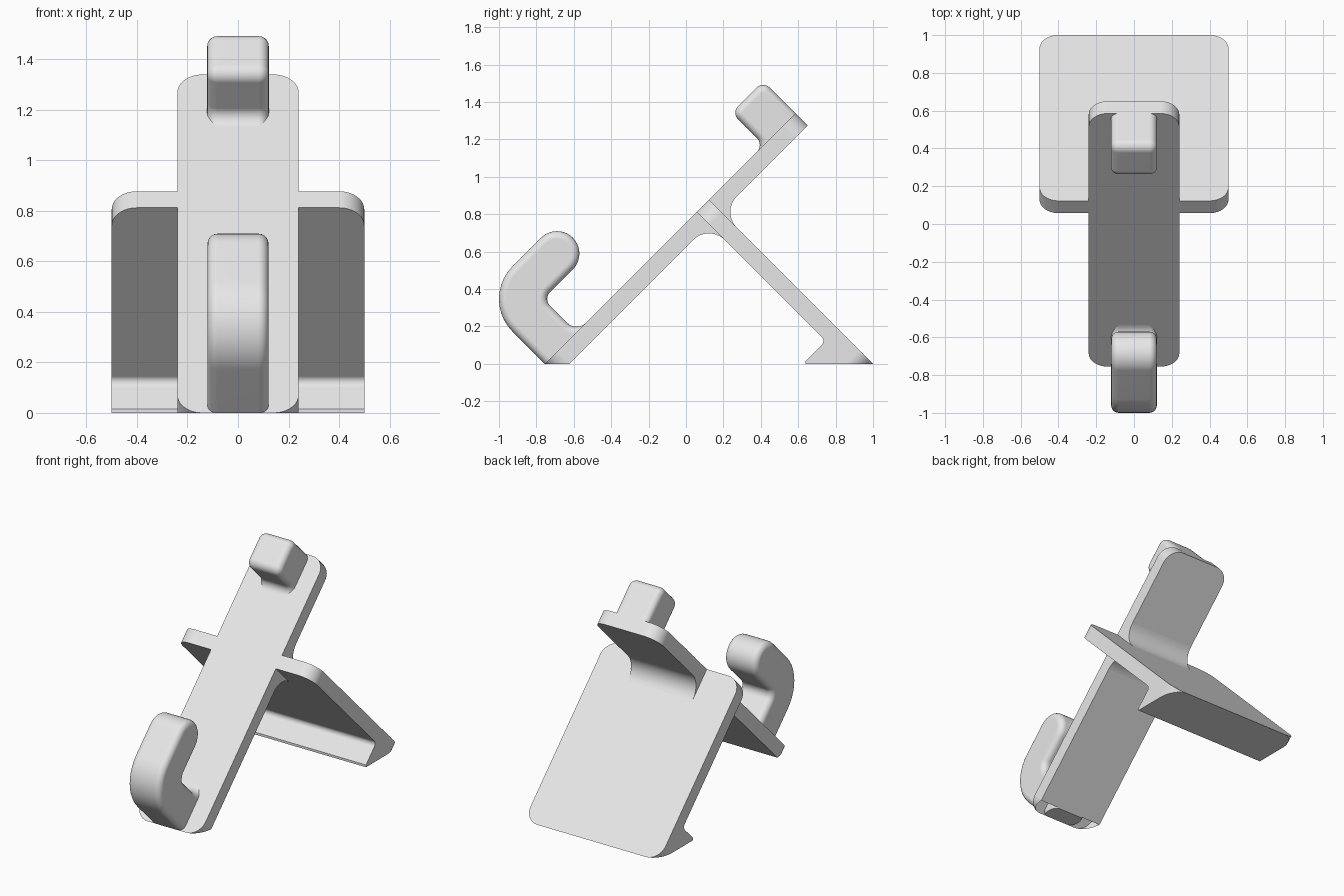
import bpy, bmesh, math
from mathutils import Vector

if "Cube" in bpy.data.objects:
    bpy.data.objects.remove(bpy.data.objects["Cube"])

S = math.sqrt(0.5)
T = 0.092            # plate thickness
BACK_LEN = 1.895     # length of the leaning plate
STAND_TOP = 1.241    # distance along the leaning plate to the rear leg's upper face
Y0 = -0.755          # front toe of the leaning plate

grey = bpy.data.materials.new("light_grey")
grey.diffuse_color = (0.8, 0.8, 0.8, 1)
grey.use_nodes = True
grey.node_tree.nodes["Principled BSDF"].inputs["Base Color"].default_value = grey.diffuse_color


def place(x, u, v):
    """u runs up the leaning plate, v points out of its front face."""
    return Vector((x, Y0 + (u - v) * S, (u + v) * S))


def rounded(points, steps=10):
    """Outline with tangent arcs at the points that carry a radius."""
    out = []
    for i, p in enumerate(points):
        c = Vector(p[:2])
        if len(p) == 2:
            out.append(c)
            continue
        a = (Vector(points[i - 1][:2]) - c).normalized()
        b = (Vector(points[(i + 1) % len(points)][:2]) - c).normalized()
        half, r = a.angle(b) / 2, p[2]
        mid = c + (a + b).normalized() * r / math.sin(half)
        s = c + a * r / math.tan(half) - mid
        e = c + b * r / math.tan(half) - mid
        a0 = math.atan2(s.y, s.x)
        turn = (math.atan2(e.y, e.x) - a0 + math.pi) % (2 * math.pi) - math.pi
        for k in range(steps + 1):
            t = a0 + turn * k / steps
            out.append(mid + Vector((math.cos(t), math.sin(t))) * r)
    clean = []
    for p in out:
        if not clean or (p - clean[-1]).length > 1e-3:
            clean.append(p)
    if (clean[0] - clean[-1]).length < 1e-3:
        clean.pop()
    return clean


def prism(name, points, lo, hi, mapping, bevel=0.0, cut_ground=False):
    """Extrude an outline from lo to hi, optionally rounding both rims."""
    bm = bmesh.new()
    outline = rounded(points)
    rings = [[bm.verts.new(mapping(p.x, p.y, d)) for p in outline] for d in (lo, hi)]
    caps = [bm.faces.new(r) for r in rings]
    n = len(outline)
    for i in range(n):
        j = (i + 1) % n
        bm.faces.new((rings[0][i], rings[0][j], rings[1][j], rings[1][i]))
    bmesh.ops.recalc_face_normals(bm, faces=bm.faces)
    if bevel:
        rim = [e for f in caps for e in f.edges]
        bmesh.ops.bevel(bm, geom=rim, offset=bevel, offset_type='OFFSET', segments=5,
                        profile=0.5, affect='EDGES', clamp_overlap=False)
    if cut_ground:
        geom = bm.verts[:] + bm.edges[:] + bm.faces[:]
        cut = bmesh.ops.bisect_plane(bm, geom=geom, plane_co=(0, 0, 0),
                                     plane_no=(0, 0, 1), clear_inner=True)
        edges = [g for g in cut["geom_cut"] if isinstance(g, bmesh.types.BMEdge)]
        bmesh.ops.holes_fill(bm, edges=edges, sides=0)
        bmesh.ops.recalc_face_normals(bm, faces=bm.faces)
    mesh = bpy.data.meshes.new(name)
    bm.to_mesh(mesh)
    bm.free()
    mesh.materials.append(grey)
    ob = bpy.data.objects.new(name, mesh)
    bpy.context.collection.objects.link(ob)
    return ob


def smooth(ob):
    bpy.ops.object.select_all(action='DESELECT')
    ob.select_set(True)
    bpy.context.view_layer.objects.active = ob
    bpy.ops.object.shade_smooth_by_angle(angle=math.radians(30))
    wn = ob.modifiers.new("even_normals", 'WEIGHTED_NORMAL')
    wn.keep_sharp = True


side = lambda u, v, x: place(x, u, v)     # side profiles, extruded across
front = lambda x, u, v: place(x, u, v)    # plate outlines, extruded through
leg_face = lambda x, v, u: place(x, u, v)  # rear leg outline

# Leaning plate with rounded corners, trimmed flat on the ground
w, r = 0.24, 0.1
back_plate = prism("back_plate", [(-w, 0, r), (w, 0, r), (w, BACK_LEN, r), (-w, BACK_LEN, r)],
                   -T, 0, front, cut_ground=True)

# Rear leg with a wedge foot, its corners rounded by a cutter
low = STAND_TOP - T
rear_leg = prism("rear_leg", [(low, 0), (STAND_TOP, 0), (STAND_TOP, -STAND_TOP),
                              (0.986, -0.986), (0.997, -0.975), (low, -0.975, 0.03)],
                 -0.5, 0.5, side)
w, e = 0.5, -STAND_TOP
cutter = prism("corner_cutter", [(-w, 0, r), (w, 0, r), (w, e, r), (-w, e, r)],
               0.9, 1.4, leg_face)
cutter.hide_render = True
cutter.hide_set(True)
trim = rear_leg.modifiers.new("round_corners", 'BOOLEAN')
trim.operation, trim.solver, trim.object = 'INTERSECT', 'EXACT', cutter
# Apply the trim so the leg is plain geometry, then drop the cutter
mesh = bpy.data.meshes.new_from_object(
    rear_leg.evaluated_get(bpy.context.evaluated_depsgraph_get()))
rear_leg.modifiers.clear()
rear_leg.data = mesh
bpy.data.objects.remove(cutter)

# Fillets where the leg meets the plate
f = 0.12
joint_fillet = prism("joint_fillet", [
    (low - f, -0.05), (STAND_TOP + f, -0.05), (STAND_TOP + f, -T), (STAND_TOP, -T, f),
    (STAND_TOP, -T - f), (low, -T - f), (low, -T, f), (low - f, -T)], -0.24, 0.24, side)

# Lower hook, soft edged, with a round tip
lower_hook = prism("lower_hook", [
    (0, -0.088), (0, 0.491, 0.247), (0.583, 0.491, 0.12), (0.583, 0.251, 0.12),
    (0.24, 0.251, 0.05), (0.24, 0, 0.07), (0.31, 0), (0.31, -0.088)],
    -0.121, 0.121, side, bevel=0.04, cut_ground=True)

# Upper peg
upper_peg = prism("upper_peg", [
    (BACK_LEN, -0.088), (BACK_LEN, 0.244, 0.05), (1.655, 0.244, 0.05),
    (1.655, 0, 0.05), (1.605, 0), (1.605, -0.088)],
    -0.122, 0.122, side, bevel=0.04)

for ob in (back_plate, rear_leg, joint_fillet, lower_hook, upper_peg):
    smooth(ob)
